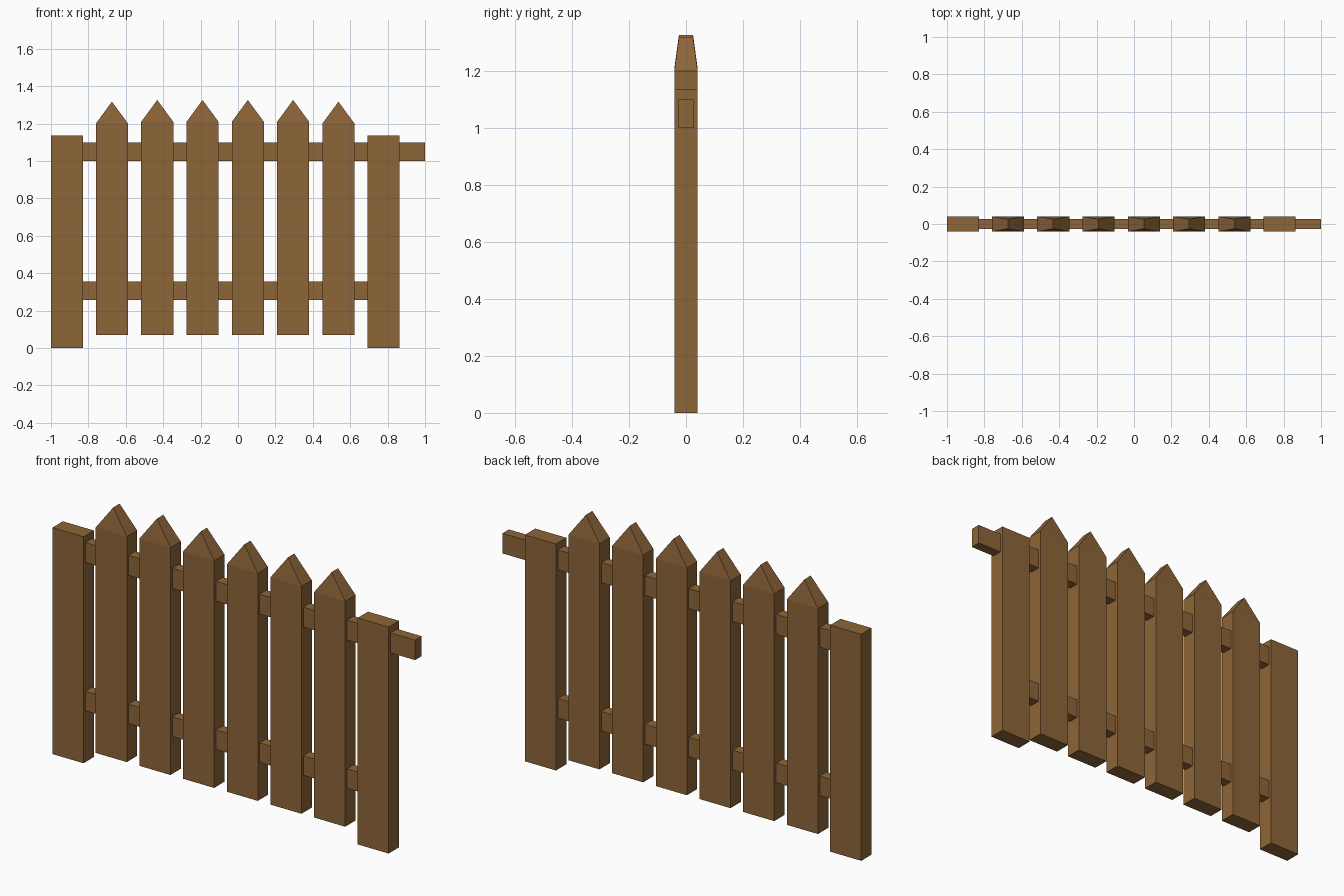
import bpy, bmesh

if "Cube" in bpy.data.objects:
    bpy.data.objects.remove(bpy.data.objects["Cube"])

wood = bpy.data.materials.new("brown_wood")
wood.diffuse_color = (0.27, 0.13, 0.04, 1)
wood.use_nodes = True
wood.node_tree.nodes["Principled BSDF"].inputs["Base Color"].default_value = wood.diffuse_color


def finish(name, bm):
    bmesh.ops.recalc_face_normals(bm, faces=bm.faces)
    mesh = bpy.data.meshes.new(name)
    bm.to_mesh(mesh)
    bm.free()
    mesh.materials.append(wood)
    obj = bpy.data.objects.new(name, mesh)
    bpy.context.collection.objects.link(obj)
    return obj


def box(name, x0, x1, half_depth, z0, z1):
    bm = bmesh.new()
    bmesh.ops.create_cube(bm, size=1)
    for v in bm.verts:
        v.co = (x1 if v.co.x > 0 else x0,
                half_depth if v.co.y > 0 else -half_depth,
                z1 if v.co.z > 0 else z0)
    return finish(name, bm)


def picket(name, x, shoulder):
    # Five-sided pointed board; the ridge is narrower than the board
    bm = bmesh.new()
    rings = []
    for s in (-1, 1):
        profile = [(-W, D, 0.07), (W, D, 0.07), (W, D, shoulder),
                   (0, 0.025, shoulder + 0.117), (-W, D, shoulder)]
        rings.append([bm.verts.new((x + px, s * py, pz)) for px, py, pz in profile])
    a, b = rings
    for ring in rings:
        bm.faces.new([ring[0], ring[1], ring[2], ring[4]])
        bm.faces.new([ring[4], ring[2], ring[3]])
    for i in range(5):
        j = (i + 1) % 5
        bm.faces.new([a[i], a[j], b[j], b[i]])
    return finish(name, bm)


W, D = 0.086, 0.041  # half width and half depth of the boards

# End posts
box("left_post", -1.0, -0.828, D, 0, 1.135)
box("right_post", 0.692, 0.864, D, 0, 1.135)

# Pointed pickets, the outer two slightly lower
for i in range(6):
    picket(f"picket_{i + 1}", -0.674 + 0.2422 * i, 1.2 if i in (0, 5) else 1.209)

# Rails; the upper one projects past the right post
box("upper_rail", -0.85, 1.0, 0.026, 1.0, 1.1)
box("lower_rail", -0.85, 0.72, 0.026, 0.257, 0.355)
